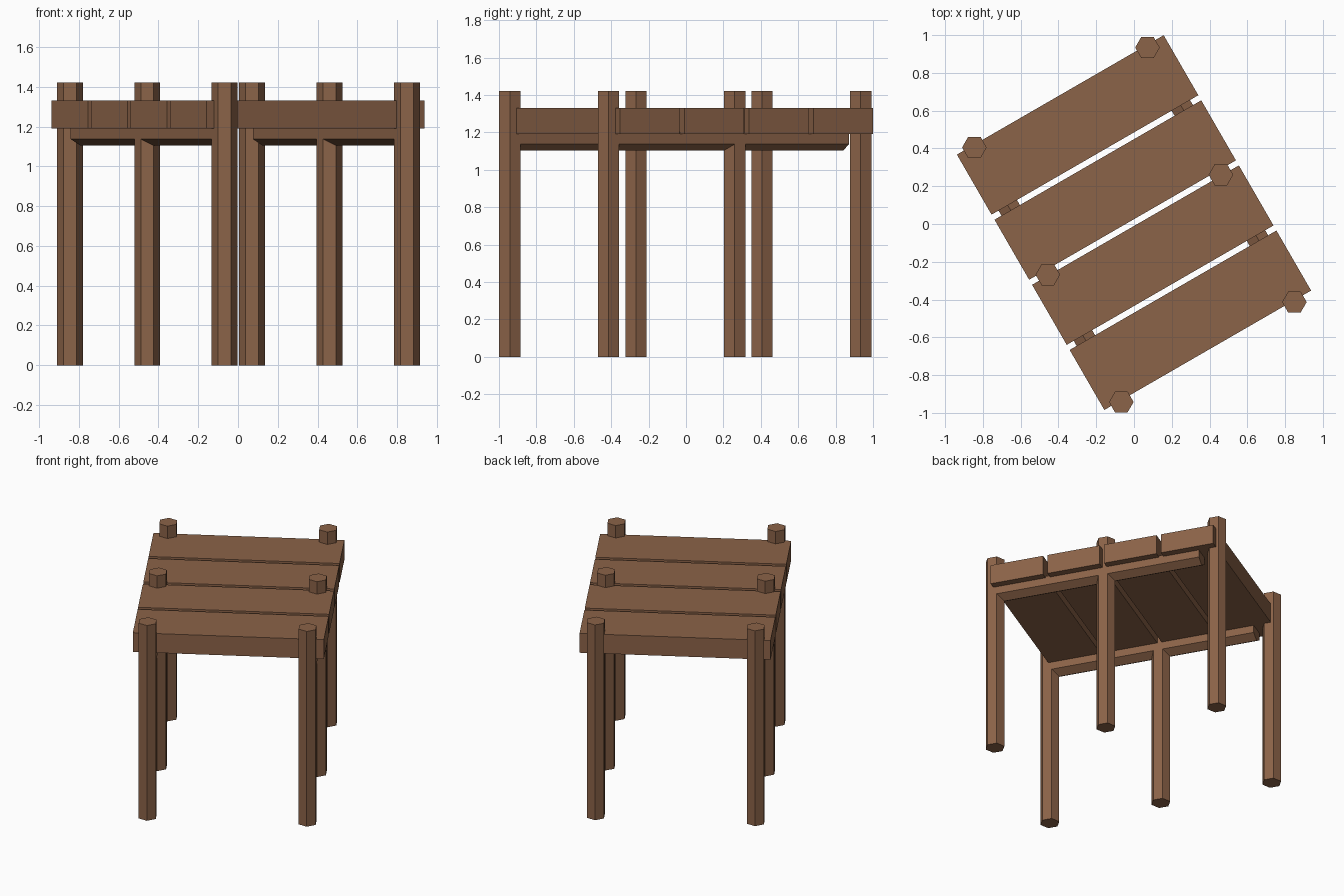
import bpy
from math import radians, pi
from mathutils import Matrix, Vector

if "Cube" in bpy.data.objects:
    bpy.data.objects.remove(bpy.data.objects["Cube"])

TURN = Matrix.Rotation(radians(30), 4, 'Z')   # whole deck is turned 30 degrees

wood = bpy.data.materials.new("brown_wood")
wood.diffuse_color = (0.26, 0.125, 0.065, 1)
wood.use_nodes = True
wood.node_tree.nodes["Principled BSDF"].inputs["Base Color"].default_value = wood.diffuse_color


def finish(name, matrix):
    ob = bpy.context.object
    ob.name = name
    ob.data.transform(matrix)
    ob.data.materials.append(wood)
    return ob


def hex_log(name, length, matrix):
    # six-sided log along local z with corners on local +-x
    bpy.ops.mesh.primitive_cylinder_add(vertices=6, radius=0.065, depth=length)
    bpy.context.object.data.transform(Matrix.Rotation(radians(30), 4, 'Z'))
    return finish(name, matrix)


# Planks, laid side by side with narrow gaps
deck = Matrix.Translation((0, 0.0075, 0)) @ TURN
for i in range(4):
    bpy.ops.mesh.primitive_cube_add(size=1)
    place = Matrix.Translation((0, (i - 1.5) * 0.398, 1.26))
    size = Matrix.Diagonal((1.264, 0.367, 0.14, 1))
    finish(f"plank_{i + 1}", deck @ place @ size)

frame = Matrix.Translation((0.002, -0.004, 0))
for side, label in ((-1, "left"), (1, "right")):
    # Posts, rising through the deck, corners on the world x axis
    for j, row in enumerate(("front", "middle", "back")):
        p = TURN @ Vector((side * 0.529, (j - 1) * 0.778, 0.71))
        hex_log(f"{row}_{label}_post", 1.42, frame @ Matrix.Translation(p))
    # Rail under the planks, stopping short of the back post
    lo, hi = -0.778, 0.672
    lay = (Matrix.Translation((side * 0.529, (lo + hi) / 2, 1.169))
           @ Matrix.Rotation(pi / 2, 4, 'X') @ Matrix.Rotation(pi / 2, 4, 'Z'))
    hex_log(f"{label}_rail", hi - lo, frame @ TURN @ lay)
